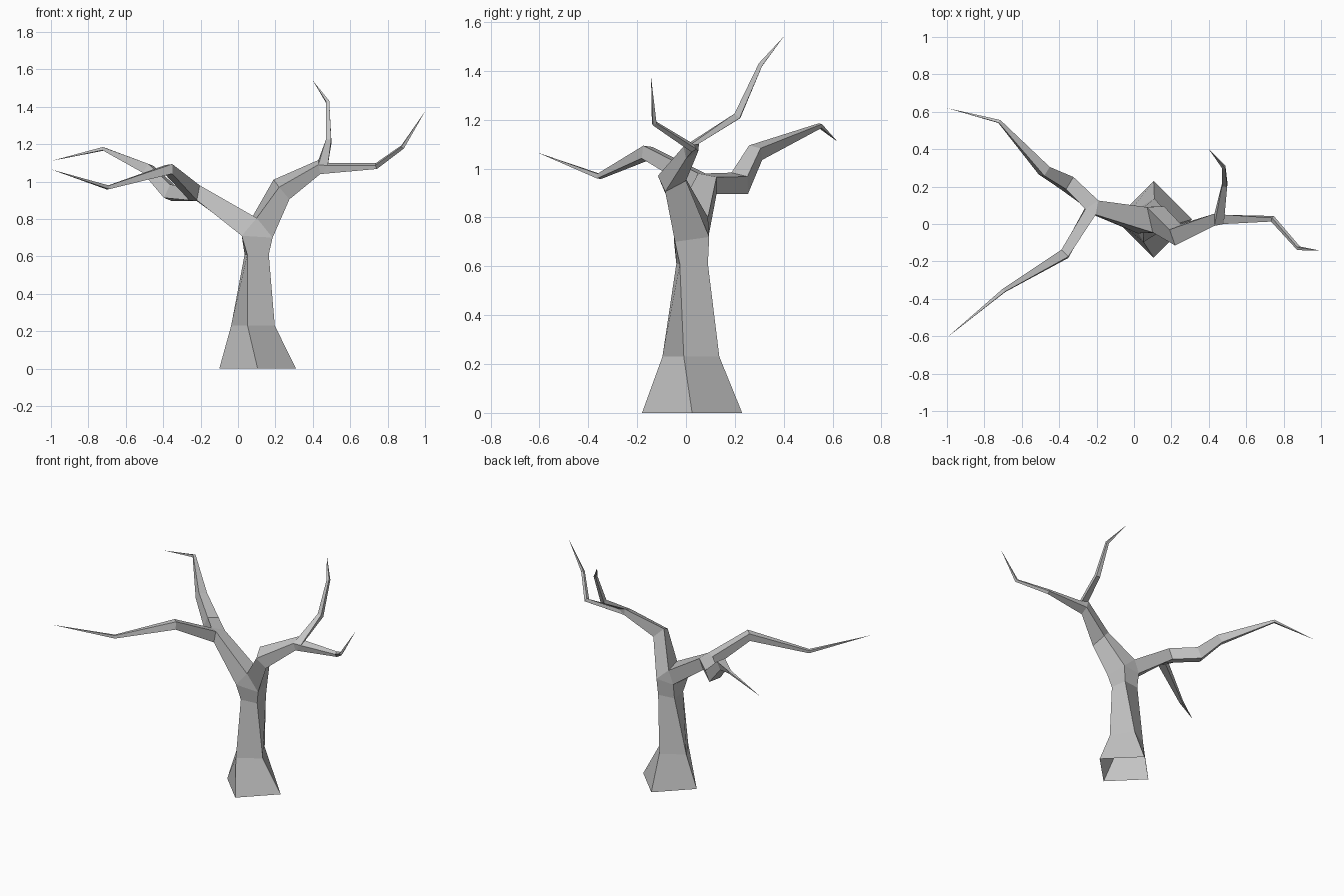
import bpy, bmesh, math
from mathutils import Vector

cube = bpy.data.objects.get("Cube")
if cube:
    bpy.data.objects.remove(cube, do_unlink=True)

bm = bmesh.new()


def ring(points):
    return [bm.verts.new(p) for p in points]


def bridge(a, b):
    """Join two four-cornered rings with side faces."""
    for i in range(4):
        j = (i + 1) % 4
        bm.faces.new((a[i], a[j], b[j], b[i]))
    return b


def diamond(x, y, z, radius, twist):
    """Level ring whose corners run front, right, back, left."""
    angles = [math.radians(twist + 90 * (i - 1)) for i in range(4)]
    return ring([(x + radius * math.cos(t), y + radius * math.sin(t), z) for t in angles])


def fork(r, p, q):
    """Split a ring in two with a ridge p-q; return both limb openings."""
    p, q = ring([p, q])
    bm.faces.new((r[0], r[1], p))
    bm.faces.new((r[2], r[3], q))
    return [r[0], p, q, r[3]], [p, r[1], r[2], q]


def centre(r):
    return sum((v.co for v in r), Vector()) / 4


def branch(start, joints, tip):
    """Taper a square tube from an opening through (point, radius) joints to a tip."""
    path = [centre(start)] + [Vector(p) for p, _ in joints] + [Vector(tip)]
    last = start
    for i, (_, radius) in enumerate(joints, 1):
        into = (path[i] - path[i - 1]).normalized()
        out = (path[i + 1] - path[i]).normalized()
        n = (into + out).normalized()
        c = centre(last)
        u = last[0].co - c
        u = (u - n * u.dot(n)).normalized()
        v = n.cross(u)
        if v.dot(last[1].co - c) < 0:
            v = -v
        last = bridge(last, ring([path[i] + d * radius for d in (u, v, -u, -v)]))
    end = bm.verts.new(tip)
    for i in range(4):
        bm.faces.new((last[i], last[(i + 1) % 4], end))


# Trunk, open underneath, twisting as it narrows
trunk = diamond(0.105, 0.025, 0, 0.205, 0)
trunk = bridge(trunk, diamond(0.08, 0.02, 0.23, 0.12, -14))
trunk = bridge(trunk, diamond(0.10, 0.025, 0.61, 0.082, -38))
trunk = bridge(trunk, ring([(0.02, -0.05, 0.71), (0.185, -0.045, 0.70),
                            (0.16, 0.095, 0.72), (0.035, 0.09, 0.71)]))
right_limb, left_limb = fork(trunk, (0.10, -0.045, 0.805), (0.07, 0.09, 0.80))

# Limb on the -x side with a back and a front branch
lf, tf, tb, lb = bridge(right_limb, ring([(-0.22, 0.05, 0.90), (-0.205, 0.05, 0.98),
                                          (-0.19, 0.125, 0.965), (-0.22, 0.125, 0.895)]))
back, front = fork([lb, lf, tf, tb], (-0.26, 0.09, 0.90), (-0.26, 0.08, 0.98))
branch(back, [((-0.36, 0.22, 0.94), 0.055), ((-0.48, 0.285, 1.065), 0.04),
              ((-0.72, 0.548, 1.175), 0.012)], (-1, 0.62, 1.11))
branch(front, [((-0.37, -0.16, 1.065), 0.037), ((-0.695, -0.355, 0.968), 0.014)],
       (-1, -0.607, 1.065))

# Limb on the +x side with an upright and an outward branch
limb = bridge(left_limb, ring([(0.22, -0.115, 0.97), (0.275, -0.085, 0.905),
                               (0.25, 0, 0.95), (0.19, -0.03, 1.01)]))
limb = bridge(limb, ring([(0.43, -0.01, 1.09), (0.44, 0, 1.04),
                          (0.44, 0.05, 1.07), (0.43, 0.055, 1.115)]))
upright, outward = fork(limb, (0.48, 0, 1.085), (0.48, 0.05, 1.10))
branch(upright, [((0.485, 0.21, 1.215), 0.02), ((0.48, 0.305, 1.425), 0.012)],
       (0.40, 0.40, 1.54))
branch(outward, [((0.74, 0.028, 1.083), 0.017), ((0.88, -0.13, 1.185), 0.012)],
       (1, -0.143, 1.375))

bmesh.ops.recalc_face_normals(bm, faces=bm.faces)
mesh = bpy.data.meshes.new("bare_tree")
bm.to_mesh(mesh)
bm.free()

# Plain grey bark
bark = bpy.data.materials.new("grey_bark")
bark.use_nodes = True
grey = (0.55, 0.55, 0.55, 1)
bark.diffuse_color = grey
bark.node_tree.nodes["Principled BSDF"].inputs["Base Color"].default_value = grey
mesh.materials.append(bark)
bpy.context.collection.objects.link(bpy.data.objects.new("bare_tree", mesh))
